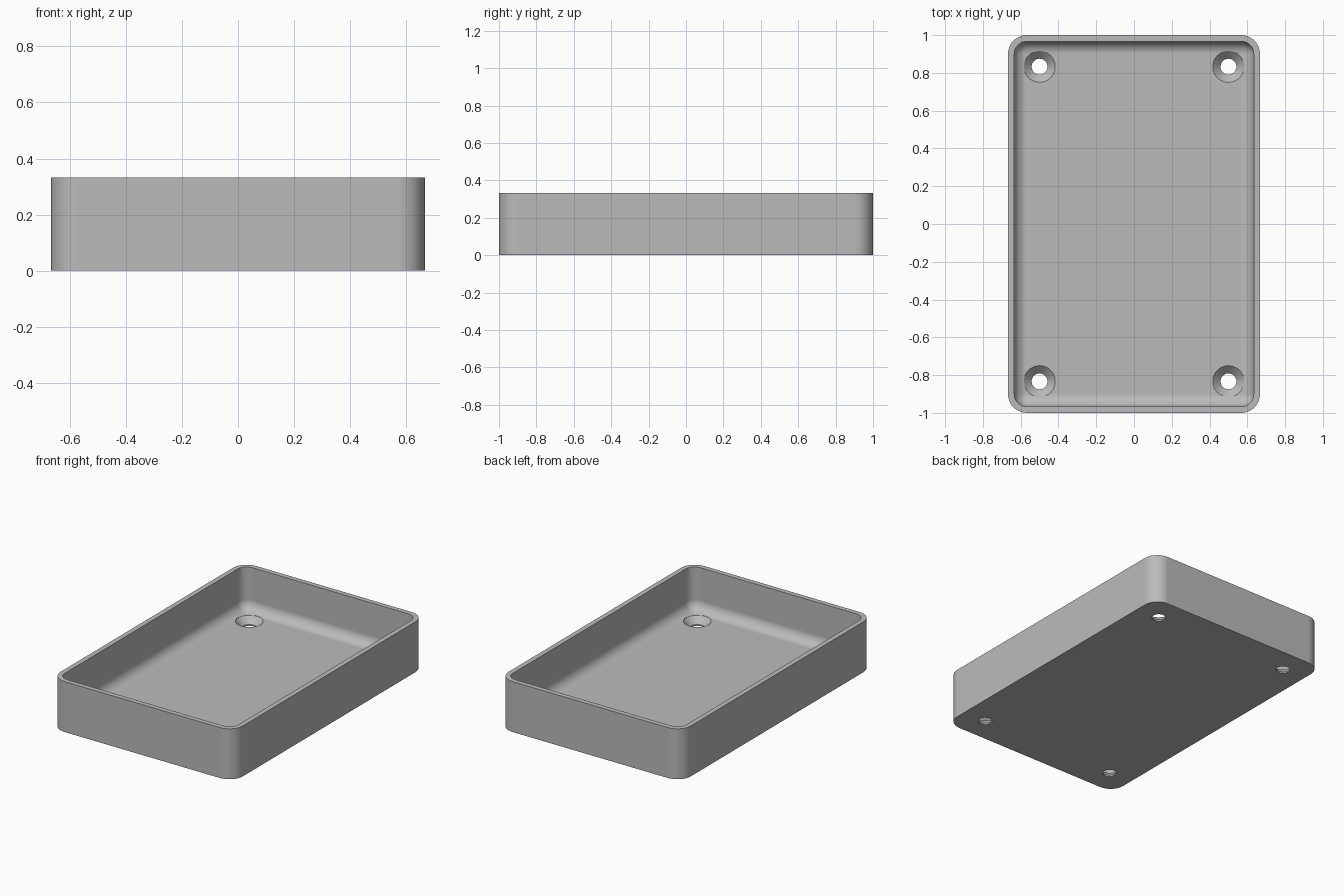
import bpy, bmesh, math

cube = bpy.data.objects.get("Cube")
if cube:
    bpy.data.objects.remove(cube, do_unlink=True)

HX, HY, H = 0.667, 1.0, 0.333       # half width, half length, height
CORNER, WALL, FLOOR = 0.1, 0.033, 0.05
FILLET = CORNER - WALL
HOLE, SINK = 0.042, 0.083           # screw hole and countersink radii

grey = bpy.data.materials.new("plain grey")
grey.use_nodes = True
colour = (0.5, 0.5, 0.5, 1)
grey.diffuse_color = colour
grey.node_tree.nodes["Principled BSDF"].inputs["Base Color"].default_value = colour


def rounded_ring(bm, inset, z, steps=12):
    """Rounded rectangle of vertices, inset from the outer wall."""
    r = max(CORNER - inset, 0)
    cx, cy = HX - inset - r, HY - inset - r
    ring = []
    for q, (sx, sy) in enumerate(((1, 1), (-1, 1), (-1, -1), (1, -1))):
        for i in range(steps + 1):
            a = math.pi / 2 * (q + i / steps)
            ring.append(bm.verts.new((sx * cx + r * math.cos(a),
                                      sy * cy + r * math.sin(a), z)))
    return ring


def loft(bm, rings):
    """Skin successive rings and cap both ends."""
    for a, b in zip(rings, rings[1:]):
        n = len(a)
        for i in range(n):
            j = (i + 1) % n
            bm.faces.new((a[i], a[j], b[j], b[i]))
    bm.faces.new(rings[0][::-1])
    bm.faces.new(rings[-1])
    bmesh.ops.remove_doubles(bm, verts=bm.verts, dist=1e-5)
    bmesh.ops.recalc_face_normals(bm, faces=bm.faces)


def add_object(bm, name):
    mesh = bpy.data.meshes.new(name)
    bm.to_mesh(mesh)
    bm.free()
    obj = bpy.data.objects.new(name, mesh)
    bpy.context.collection.objects.link(obj)
    mesh.materials.append(grey)
    return obj


# Tray: outer wall, rim, inner wall, then the fillet down to the floor
profile = [(0, 0), (0, H), (WALL, H)]
for k in range(11):
    a = math.pi / 2 * k / 10
    profile.append((WALL + FILLET * (1 - math.cos(a)),
                    FLOOR + FILLET * (1 - math.sin(a))))
bm = bmesh.new()
loft(bm, [rounded_ring(bm, inset, z) for inset, z in profile])
tray = add_object(bm, "tray")

# Countersunk screw hole cutters, one per corner
hole_profile = [(HOLE, -0.05), (HOLE, FLOOR - SINK + HOLE), (SINK, FLOOR), (SINK, 0.1)]
bm = bmesh.new()
for sx in (-1, 1):
    for sy in (-1, 1):
        rings = []
        for r, z in hole_profile:
            rings.append([bm.verts.new((sx * 0.5 + r * math.cos(t * math.tau / 48),
                                        sy * 0.833 + r * math.sin(t * math.tau / 48), z))
                          for t in range(48)])
        loft(bm, rings)
cutter = add_object(bm, "screw_hole_cutter")
cutter.hide_render = True

cut = tray.modifiers.new("screw holes", 'BOOLEAN')
cut.operation = 'DIFFERENCE'
cut.solver = 'EXACT'
cut.object = cutter
bpy.ops.object.select_all(action='DESELECT')
bpy.context.view_layer.objects.active = tray
tray.select_set(True)
bpy.ops.object.modifier_apply(modifier=cut.name)
bpy.data.objects.remove(cutter, do_unlink=True)

# Smooth corners and fillet, crisp rim and hole edges
bpy.ops.object.shade_smooth_by_angle(angle=math.radians(30))
weighted = tray.modifiers.new("flat panels", 'WEIGHTED_NORMAL')
weighted.keep_sharp = True
